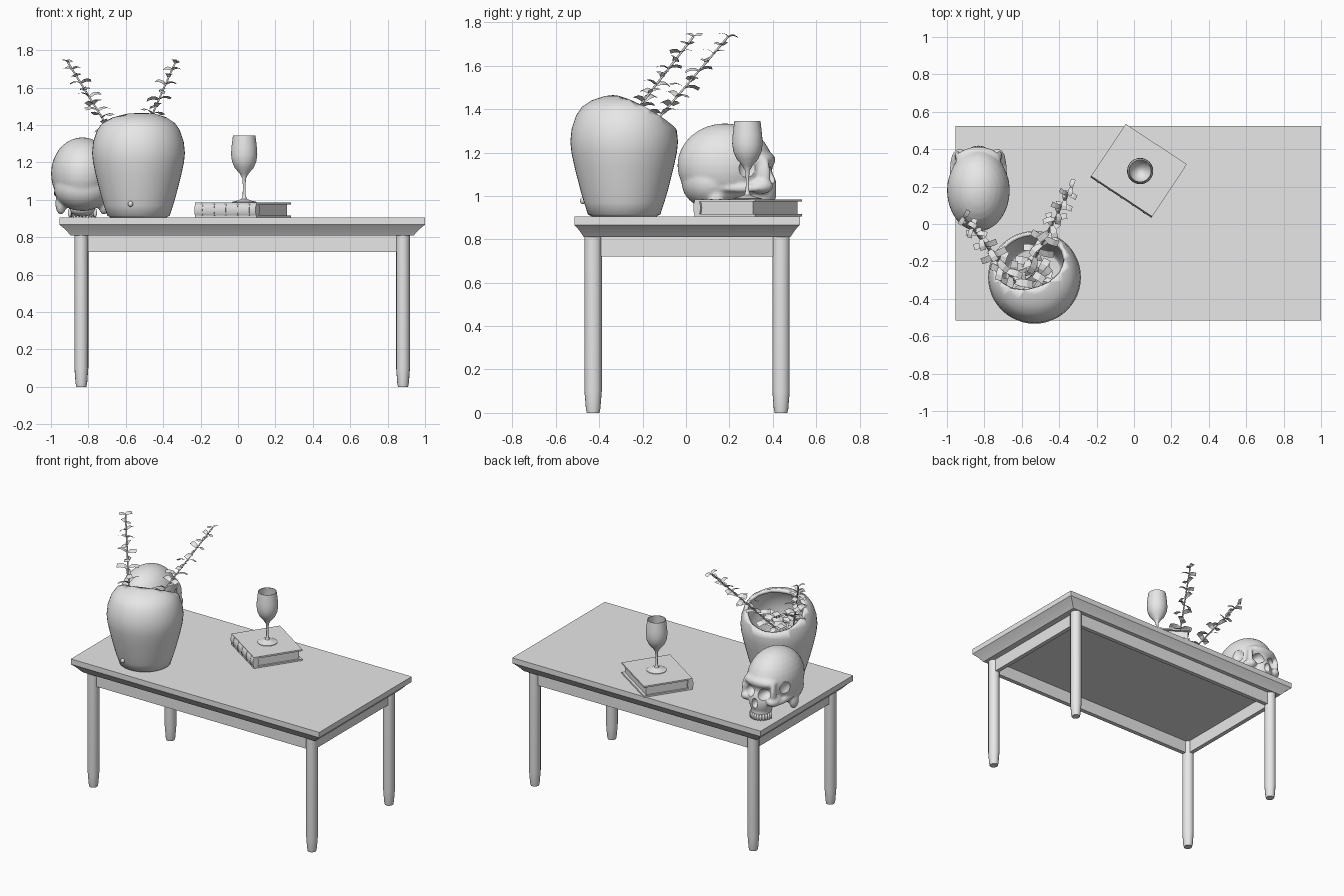
import bpy, bmesh, math, random
from mathutils import Matrix, Vector

random.seed(4)
if "Cube" in bpy.data.objects:
    bpy.data.objects.remove(bpy.data.objects["Cube"])

clay = bpy.data.materials.new("plain_grey")
clay.use_nodes = True
clay.diffuse_color = (0.8, 0.8, 0.8, 1)
clay.node_tree.nodes["Principled BSDF"].inputs["Base Color"].default_value = (0.8, 0.8, 0.8, 1)


def activate(obj):
    bpy.ops.object.select_all(action='DESELECT')
    obj.select_set(True)
    bpy.context.view_layer.objects.active = obj


def make(name, bm, smooth=None, normals=True):
    if normals:
        bmesh.ops.recalc_face_normals(bm, faces=bm.faces)
    mesh = bpy.data.meshes.new(name)
    bm.to_mesh(mesh)
    bm.free()
    obj = bpy.data.objects.new(name, mesh)
    bpy.context.collection.objects.link(obj)
    mesh.materials.append(clay)
    if smooth:
        activate(obj)
        bpy.ops.object.shade_smooth_by_angle(angle=math.radians(smooth))
    return obj


def add_box(bm, size, loc):
    bmesh.ops.create_cube(bm, size=1, matrix=Matrix.Translation(loc) @ Matrix.Diagonal((*size, 1)))


def add_ball(bm, loc, radii, seg=24):
    bmesh.ops.create_uvsphere(bm, u_segments=seg, v_segments=seg // 2, radius=1,
                              matrix=Matrix.Translation(loc) @ Matrix.Diagonal((*radii, 1)))


def lathe(profile, seg):
    bm = bmesh.new()
    vs = [bm.verts.new((r, 0, z)) for r, z in profile]
    es = [bm.edges.new(pair) for pair in zip(vs, vs[1:])]
    bmesh.ops.spin(bm, geom=vs + es, cent=(0, 0, 0), axis=(0, 0, 1),
                   angle=2 * math.pi, steps=seg)
    bmesh.ops.remove_doubles(bm, verts=bm.verts, dist=1e-4)
    return bm


def apply_mod(obj, kind, **settings):
    mod = obj.modifiers.new(kind.lower(), kind)
    for key, value in settings.items():
        setattr(mod, key, value)
    activate(obj)
    bpy.ops.object.modifier_apply(modifier=mod.name)


# Table top: stacked rectangles with an undercut edge
CX, CY = 0.0225, 0.005
bm = bmesh.new()
rings = []
for z, inset in ((0.905, 0), (0.867, 0), (0.845, 0.025), (0.81, 0.055)):
    hx, hy = 0.9775 - inset * 1.1, 0.52 - inset * 0.8
    rings.append([bm.verts.new((CX + sx * hx, CY + sy * hy, z))
                  for sx, sy in ((-1, -1), (1, -1), (1, 1), (-1, 1))])
for a, b in zip(rings, rings[1:]):
    for i in range(4):
        j = (i + 1) % 4
        bm.faces.new((a[i], a[j], b[j], b[i]))
bm.faces.new(rings[0])
bm.faces.new(rings[-1])
make("table_top", bm, 30)

# Legs and apron rails
LX, LY = 0.86, 0.433
for sx, side in ((-1, "right"), (1, "left")):
    for sy, end in ((-1, "front"), (1, "back")):
        leg = make(f"{end}_{side}_leg", lathe(
            [(0, 0), (0.027, 0), (0.031, 0.02), (0.037, 0.1), (0.037, 0.815)], 16), 40)
        leg.location = (CX + sx * LX, CY + sy * LY, 0)
        leg.scale.y = 1.08
bm = bmesh.new()
for s in (-1, 1):
    add_box(bm, (2 * LX, 0.03, 0.095), (CX, CY + s * LY, 0.768))
    add_box(bm, (0.03, 2 * LY, 0.095), (CX + s * LX, CY, 0.768))
make("apron", bm)

# Vase: egg shape cut by a slanted plane, then given a wall
VASE = Vector((-0.532, -0.285, 0))
bm = lathe([(0, 0.906), (0.15, 0.906), (0.167, 0.915), (0.185, 0.97), (0.2, 1.02), (0.228, 1.13),
            (0.243, 1.2), (0.248, 1.25), (0.242, 1.31), (0.222, 1.37), (0.195, 1.41),
            (0.15, 1.44), (0.09, 1.46), (0, 1.47)], 48)
bmesh.ops.bisect_plane(bm, geom=bm.verts[:] + bm.edges[:] + bm.faces[:], dist=1e-4,
                       plane_co=(0, -0.04, 1.455), plane_no=(-0.18, 0.55, 1), clear_outer=True)
vase = make("vase", bm, 50)
vase.location = VASE
apply_mod(vase, 'SOLIDIFY', thickness=0.022, offset=-1)
bm = bmesh.new()
add_ball(bm, (-0.575, -0.475, 0.978), (0.014, 0.014, 0.016), 12)
make("vase_stud", bm, 60)


# Foliage: thin stems with paired curled plates
def add_leaf(bm, pos, out, length, width, roll):
    out = out.normalized()
    side = out.cross(Vector((0, 0, 1))).normalized()
    side = Matrix.Rotation(roll, 3, out) @ side
    up = side.cross(out)
    rows = []
    for k in range(4):
        t = k / 3
        mid = pos + out * length * t + up * length * 0.18 * math.sin(t * math.pi)
        half = width * (0.5 if k else 0.3)
        rows.append((bm.verts.new(mid - side * half), bm.verts.new(mid + side * half)))
    for a, b in zip(rows, rows[1:]):
        bm.faces.new((a[0], a[1], b[1], b[0]))


def branch(name, root, start, tip, nodes):
    curve = bpy.data.curves.new(name + "_stem", 'CURVE')
    curve.dimensions = '3D'
    curve.bevel_depth = 0.005
    curve.bevel_resolution = 1
    curve.use_fill_caps = True
    line = curve.splines.new('POLY')
    line.points.add(2)
    for p, co in zip(line.points, (root, start, tip)):
        p.co = (*co, 1)
    curve.materials.append(clay)
    bpy.context.collection.objects.link(bpy.data.objects.new(name + "_stem", curve))
    bm = bmesh.new()
    a, b = Vector(start), Vector(tip)
    for i in range(nodes):
        t = i / (nodes - 1)
        turn = i * 1.4 + random.uniform(-0.3, 0.3)
        for s in (0, math.pi):
            out = Vector((math.cos(turn + s), math.sin(turn + s), random.uniform(-0.1, 0.35)))
            add_leaf(bm, a.lerp(b, t), out, 0.095 - 0.05 * t, 0.042 - 0.016 * t,
                     random.uniform(-0.6, 0.6))
    make(name + "_leaves", bm, normals=False)


branch("right_branch", (-0.6, -0.3, 1.0), (-0.635, -0.31, 1.29), (-0.91, 0.035, 1.735), 13)
branch("left_branch", (-0.56, -0.26, 1.0), (-0.545, -0.21, 1.26), (-0.335, 0.195, 1.735), 13)

bm = bmesh.new()
for i in range(26):
    ang, rad = random.uniform(0, 2 * math.pi), random.uniform(0.02, 0.12)
    pos = VASE + Vector((rad * math.cos(ang), rad * math.sin(ang), random.uniform(1.17, 1.29)))
    turn = random.uniform(0, 2 * math.pi)
    add_leaf(bm, pos, Vector((math.cos(turn), math.sin(turn), random.uniform(-0.2, 0.3))),
             0.09, 0.042, random.uniform(-0.7, 0.7))
add_leaf(bm, Vector((-0.72, -0.41, 1.19)), Vector((1, -0.55, 0.2)), 0.075, 0.03, 0.1)
make("inner_leaves", bm, normals=False)

# Skull: blended ellipsoids, with carved sockets
SX = -0.832
bm = bmesh.new()
for loc, radii in (((0, 0.18, 1.14), (0.168, 0.22, 0.194)),
                   ((0, 0.12, 1.06), (0.152, 0.14, 0.12)),
                   ((0, 0.345, 1.165), (0.122, 0.068, 0.045)),
                   ((0, 0.335, 1.03), (0.082, 0.085, 0.11)),
                   ((0, 0.34, 0.95), (0.068, 0.07, 0.04))):
    add_ball(bm, (SX + loc[0], *loc[1:]), radii, 32)
for s in (-1, 1):
    for loc, radii in (((0.1, 0.345, 1.045), (0.045, 0.058, 0.036)),
                       ((0.112, 0.365, 1.1), (0.016, 0.025, 0.07)),
                       ((0.136, 0.26, 1.035), (0.018, 0.11, 0.02)),
                       ((0.115, 0.14, 0.98), (0.03, 0.038, 0.06))):
        add_ball(bm, (SX + s * loc[0], *loc[1:]), radii)
skull = make("skull", bm)
apply_mod(skull, 'REMESH', mode='VOXEL', voxel_size=0.009)
apply_mod(skull, 'SMOOTH', factor=0.5, iterations=5)

bm = bmesh.new()
add_ball(bm, (SX, 0.435, 1.03), (0.024, 0.05, 0.038))
for s in (-1, 1):
    add_ball(bm, (SX + s * 0.058, 0.405, 1.095), (0.042, 0.075, 0.04))
    add_ball(bm, (SX + s * 0.175, 0.3, 1.125), (0.05, 0.06, 0.062))
cutter = make("socket_cutter", bm)
cutter.hide_render = True
apply_mod(skull, 'BOOLEAN', operation='DIFFERENCE', object=cutter, solver='EXACT')
bpy.data.objects.remove(cutter)
activate(skull)
bpy.ops.object.shade_smooth_by_angle(angle=math.radians(45))

bm = bmesh.new()
for i in range(13):
    ang = math.pi * (i / 12)
    add_ball(bm, (SX + 0.068 * math.cos(ang), 0.335 + 0.074 * math.sin(ang), 0.93),
             (0.011, 0.011, 0.024), 10)
make("teeth", bm, 60)

# Book: covers, page block and a rounded spine with raised bands
BOOK, TURN = (0.025, 0.285, 0.905), math.radians(-33.5)


def place(obj):
    obj.location = BOOK
    obj.rotation_euler.z = TURN


bm = bmesh.new()
for z in (0.006, 0.074):
    add_box(bm, (0.392, 0.335, 0.011), (0, 0.003, z))
place(make("book_covers", bm))
bm = bmesh.new()
add_box(bm, (0.37, 0.31, 0.06), (0, -0.003, 0.04))
place(make("book_pages", bm))
bm = bmesh.new()
for x, width, grow in [(0, 0.392, 1)] + [(k * 0.075, 0.012, 1.12) for k in (-2, -1, 0, 1, 2)]:
    bmesh.ops.create_cone(bm, cap_ends=True, segments=24, radius1=1, radius2=1, depth=width,
                          matrix=Matrix.Translation((x, -0.152, 0.04))
                          @ Matrix.Diagonal((1, 0.02 * grow, 0.039 * min(grow, 1.03), 1))
                          @ Matrix.Rotation(math.pi / 2, 4, 'Y'))
place(make("book_spine", bm, 40))

# Wine glass
glass = make("wine_glass", lathe(
    [(0, 0), (0.065, 0), (0.065, 0.004), (0.035, 0.011), (0.014, 0.02), (0.008, 0.04),
     (0.007, 0.09), (0.01, 0.13), (0.024, 0.155), (0.05, 0.185), (0.065, 0.22), (0.07, 0.255),
     (0.068, 0.295), (0.06, 0.36), (0.056, 0.36), (0.064, 0.295), (0.065, 0.255),
     (0.06, 0.222), (0.045, 0.19), (0.02, 0.165), (0, 0.16)], 32), 50)
glass.location = (0.033, 0.283, 0.985)
